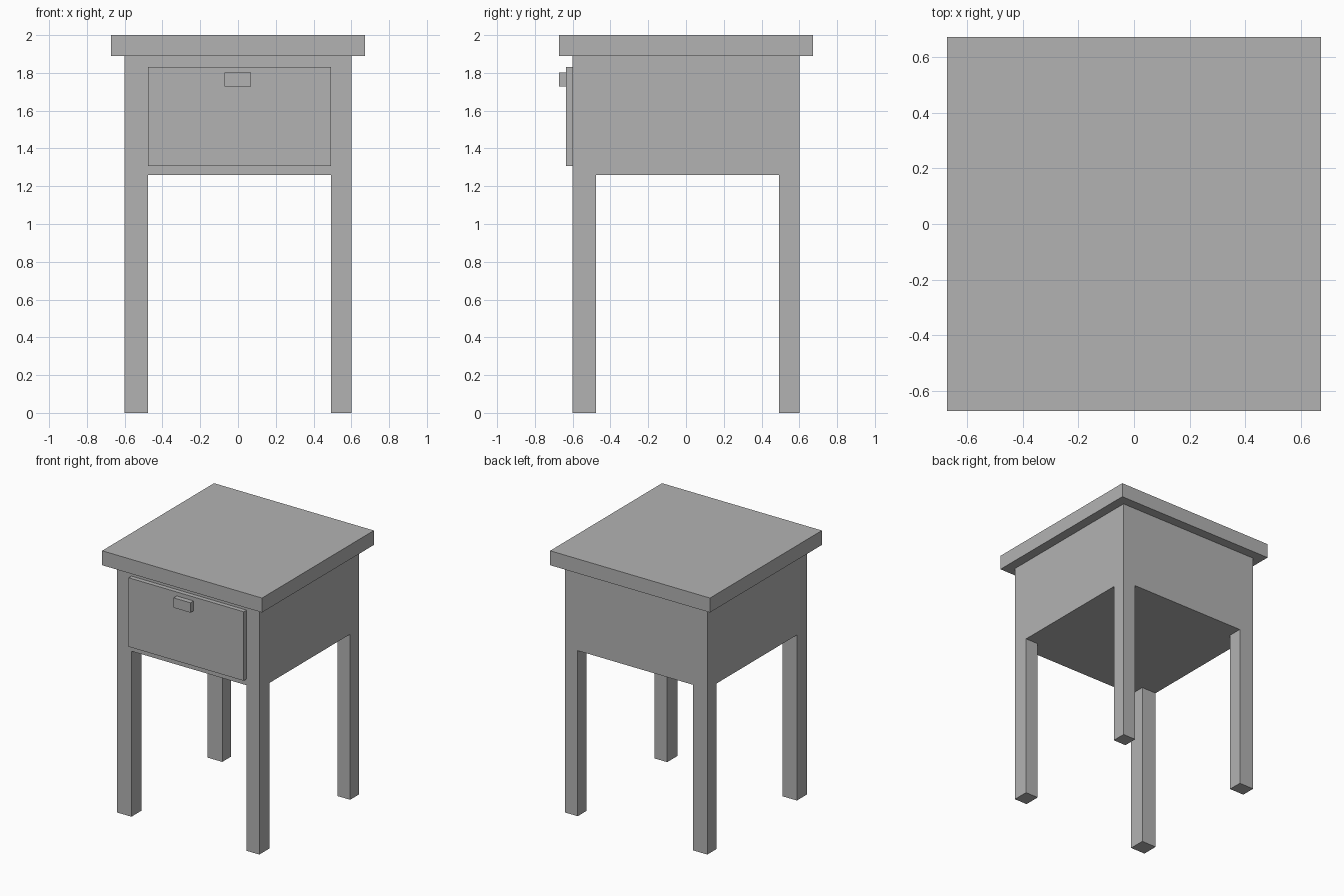
import bpy
import bmesh
from mathutils import Vector

default_cube = bpy.data.objects.get("Cube")
if default_cube:
    bpy.data.objects.remove(default_cube, do_unlink=True)

# Single plain grey
grey = bpy.data.materials.new("plain_grey")
grey.use_nodes = True
colour = (0.45, 0.45, 0.45, 1.0)
grey.diffuse_color = colour
grey.node_tree.nodes["Principled BSDF"].inputs["Base Color"].default_value = colour


def box_bmesh(low, high):
    """Box between two opposite corners."""
    low, high = Vector(low), Vector(high)
    bm = bmesh.new()
    bmesh.ops.create_cube(bm, size=1)
    for v in bm.verts:
        v.co = (low + high) / 2 + v.co * (high - low)
    return bm


def add_object(name, bm):
    bm.normal_update()
    mesh = bpy.data.meshes.new(name)
    bm.to_mesh(mesh)
    bm.free()
    mesh.materials.append(grey)
    obj = bpy.data.objects.new(name, mesh)
    bpy.context.collection.objects.link(obj)
    return obj


# Cabinet with four legs drawn down from the corners of its underside
HALF, INNER_LOW, INNER_HIGH = 0.6, -0.477, 0.492
BODY_BOTTOM, BODY_TOP = 1.26, 1.89
body = box_bmesh((-HALF, -HALF, BODY_BOTTOM), (HALF, HALF, BODY_TOP))
for axis in (Vector((1, 0, 0)), Vector((0, 1, 0))):
    for cut in (INNER_LOW, INNER_HIGH):
        bmesh.ops.bisect_plane(body, geom=body.verts[:] + body.edges[:] + body.faces[:],
                               plane_co=axis * cut, plane_no=axis)
body.normal_update()


def outside(value):
    return value < INNER_LOW or value > INNER_HIGH


corners = []
for face in body.faces:
    centre = face.calc_center_median()
    if face.normal.z < -0.9 and outside(centre.x) and outside(centre.y):
        corners.append(face)
feet = bmesh.ops.extrude_face_region(body, geom=corners)["geom"]
for item in feet:
    if isinstance(item, bmesh.types.BMVert):
        item.co.z = 0
bmesh.ops.recalc_face_normals(body, faces=body.faces[:])
add_object("cabinet_and_legs", body)

# Table top, drawer front and handle
add_object("table_top", box_bmesh((-0.673, -0.673, BODY_TOP), (0.673, 0.673, 2)))
add_object("drawer_front", box_bmesh((INNER_LOW, -0.634, 1.307), (INNER_HIGH, -HALF, 1.832)))
add_object("drawer_handle", box_bmesh((-0.072, -0.672, 1.727), (0.07, -0.634, 1.802)))
